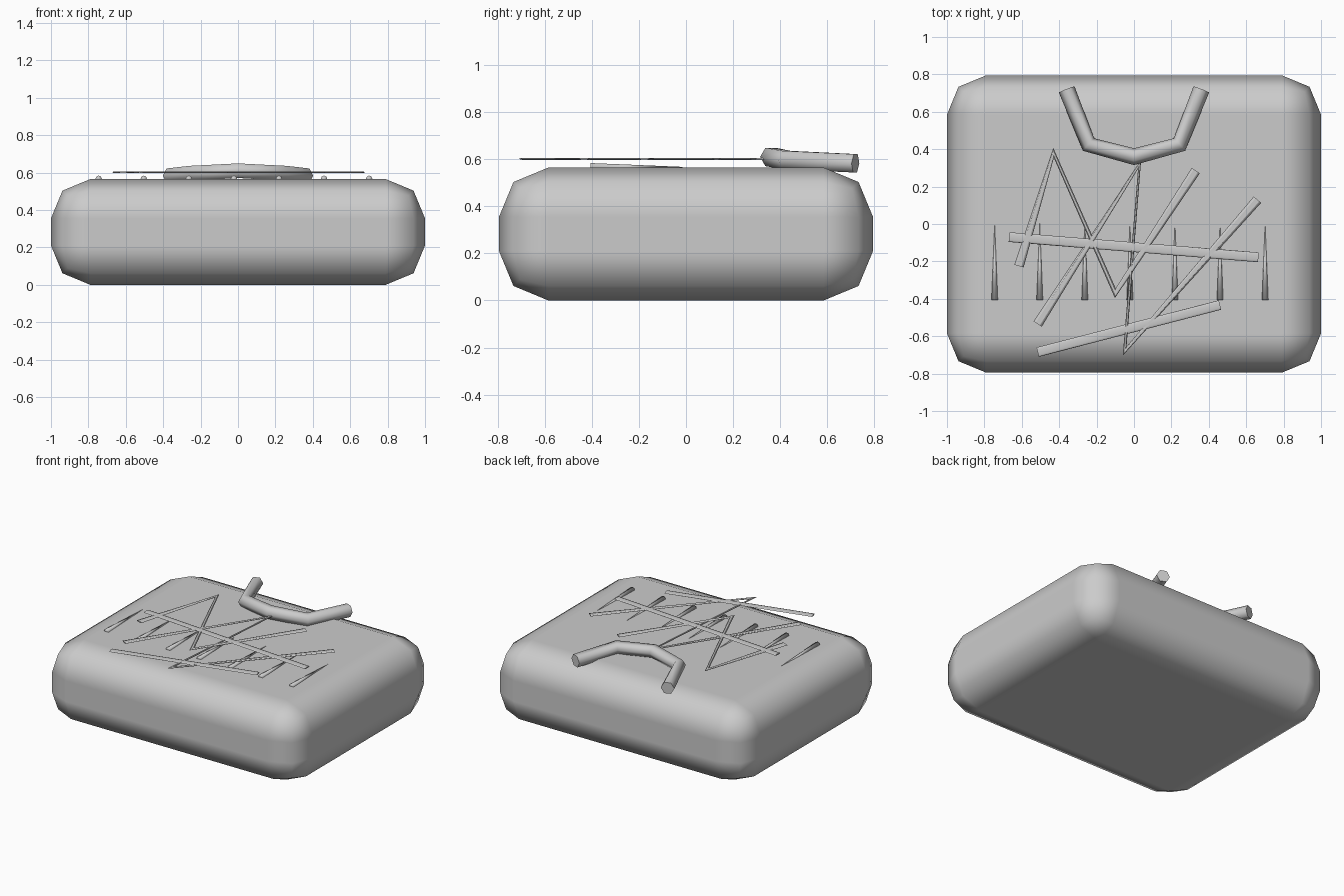
import bpy
import math

cube = bpy.data.objects.get("Cube")
if cube:
    bpy.data.objects.remove(cube, do_unlink=True)

# Single grey material
GREY = (0.6, 0.6, 0.6, 1.0)
mat = bpy.data.materials.new("plain_grey")
mat.use_nodes = True
mat.diffuse_color = GREY
mat.node_tree.nodes["Principled BSDF"].inputs["Base Color"].default_value = GREY


def activate(obj):
    bpy.ops.object.select_all(action='DESELECT')
    obj.select_set(True)
    bpy.context.view_layer.objects.active = obj


def pipe(name, points, radius, z=0.0, flatten=1.0):
    """Six-sided capped tube along a polyline, converted to a mesh."""
    curve = bpy.data.curves.new(name, 'CURVE')
    curve.dimensions = '3D'
    curve.twist_mode = 'Z_UP'
    curve.bevel_depth = radius
    curve.bevel_resolution = 1
    curve.use_fill_caps = True
    spline = curve.splines.new('POLY')
    spline.points.add(len(points) - 1)
    for p, co in zip(spline.points, points):
        p.co = (*co, 1.0) if len(co) == 3 else (*co, 0.0, 1.0)
    obj = bpy.data.objects.new(name, curve)
    bpy.context.collection.objects.link(obj)
    obj.location.z = z
    obj.scale.z = flatten
    obj.data.materials.append(mat)
    activate(obj)
    bpy.ops.object.convert(target='MESH')
    obj = bpy.context.object
    bpy.ops.object.shade_smooth_by_angle(angle=math.radians(65))
    return obj


# Cushion-like body with rounded edges
bpy.ops.mesh.primitive_cube_add(size=1, location=(0, 0, 0.2825))
body = bpy.context.object
body.name = "body"
body.scale = (2.0, 1.59, 0.565)
bpy.ops.object.transform_apply(location=False, rotation=False, scale=True)
body.data.materials.append(mat)
bevel = body.modifiers.new("rounded_edges", 'BEVEL')
bevel.width = 0.21
bevel.segments = 2
bpy.ops.object.shade_smooth()
bevel.harden_normals = True

# Bent carrying handle at the back
half = [(0.36, 0.72, 0.583), (0.243, 0.425, 0.597)]
handle_path = ([(-x, y, z) for x, y, z in half] + [(0, 0.36, 0.61)] + half[::-1])
pipe("handle", handle_path, 0.045)

# Flattened straps zigzagging across the top
straps = {
    "zigzag_strap_small": [(-0.615, -0.225), (-0.43, 0.38), (-0.10, -0.37), (0.33, 0.285)],
    "zigzag_strap_large": [(-0.515, -0.535), (0.03, 0.32), (-0.05, -0.68), (0.66, 0.13)],
    "cross_strap": [(-0.668, -0.07), (0.665, -0.178)],
    "front_strap": [(-0.515, -0.685), (0.46, -0.433)],
}
for name, path in straps.items():
    pipe(name, path, 0.026, z=0.602, flatten=0.18)

# Row of thin spikes lying half sunk in the top
for i in range(7):
    bpy.ops.mesh.primitive_cone_add(
        vertices=8, radius1=0.017, radius2=0, depth=0.41,
        location=(-0.745 + 0.241 * i, -0.2, 0.567),
        rotation=(-math.pi / 2, 0, 0))
    spike = bpy.context.object
    spike.name = f"spike_{i + 1}"
    spike.data.materials.append(mat)
    bpy.ops.object.shade_smooth()
